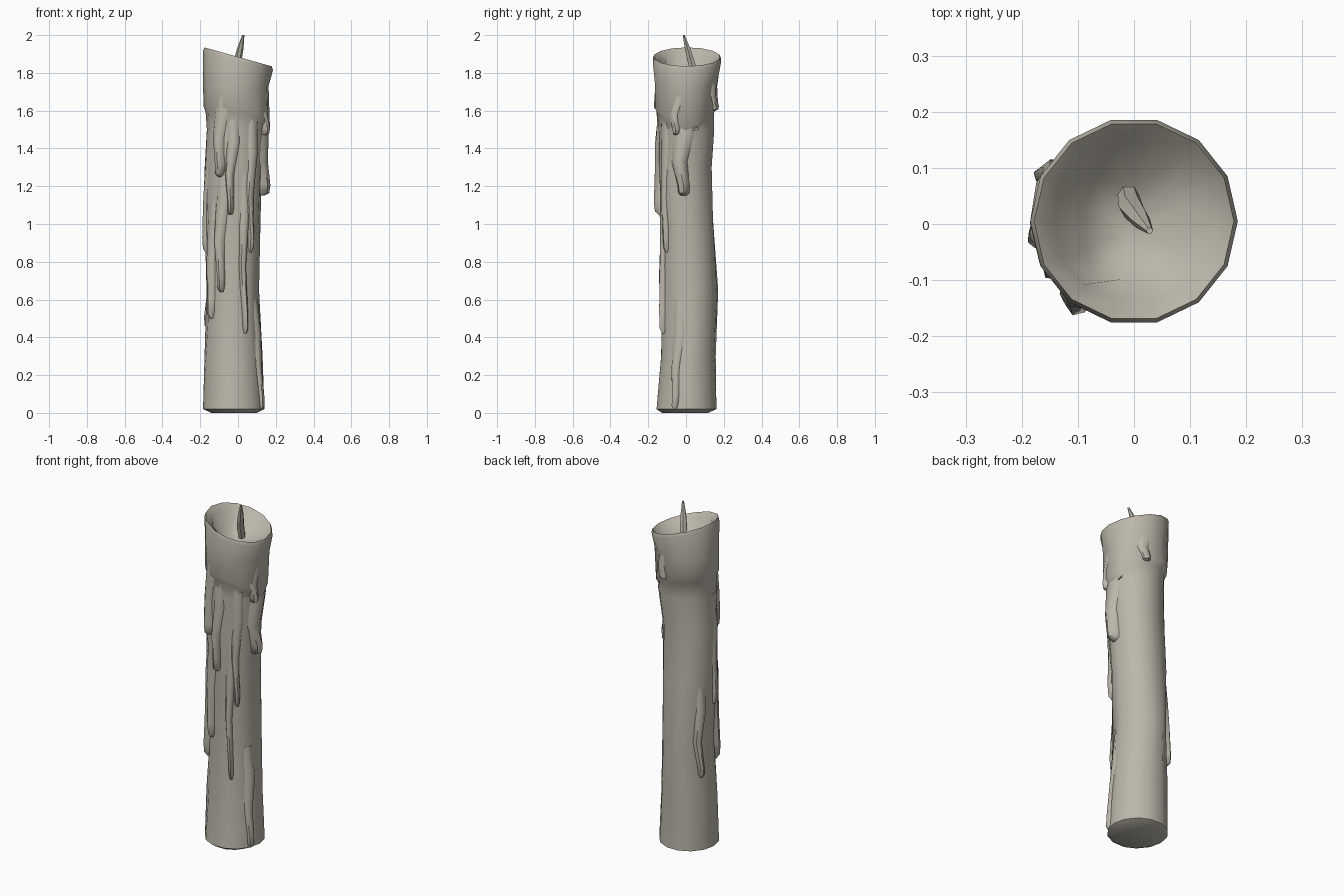
import bpy, bmesh, random
from math import sin, cos, pi, radians, exp
from mathutils import Vector

random.seed(4)
cube = bpy.data.objects.get("Cube")
if cube:
    bpy.data.objects.remove(cube)

wax = bpy.data.materials.new("tallow_grey")
wax.use_nodes = True
COLOUR = (0.50, 0.47, 0.40, 1)
wax.diffuse_color = COLOUR
wax.node_tree.nodes["Principled BSDF"].inputs["Base Color"].default_value = COLOUR

SIDES = 14
# Shaft cross-sections: height, x min, x max, y min, y max
SHAFT = [
    (0.00, -.14, .10, -.13, .12), (0.02, -.185, .14, -.16, .165),
    (0.30, -.18, .13, -.13, .155), (0.65, -.165, .11, -.13, .17),
    (1.00, -.175, .12, -.135, .15), (1.30, -.17, .13, -.15, .14),
    (1.52, -.17, .15, -.155, .15), (2.00, -.18, .16, -.16, .16),
]


def on_shaft(angle, z, push=0.0):
    """Point on the shaft surface, pushed outward."""
    for a, b in zip(SHAFT, SHAFT[1:]):
        if z <= b[0]:
            break
    t = (z - a[0]) / (b[0] - a[0])
    x0, x1, y0, y1 = (p + (q - p) * t for p, q in zip(a[1:], b[1:]))
    c, s = cos(angle), sin(angle)
    return Vector(((x0 + x1) / 2 + c * ((x1 - x0) / 2 + push),
                   (y0 + y1) / 2 + s * ((y1 - y0) / 2 + push), z))


def skin(name, rings, closed=True, sharp=50):
    """Join rings of points into a capped mesh."""
    bm = bmesh.new()
    loops = [[bm.verts.new(p) for p in ring] for ring in rings]
    n = len(loops[0])
    for low, high in zip(loops, loops[1:]):
        for i in range(n):
            j = (i + 1) % n
            bm.faces.new((low[i], low[j], high[j], high[i]))
    bm.faces.new(list(reversed(loops[0])))
    bm.faces.new(loops[-1])
    bmesh.ops.recalc_face_normals(bm, faces=bm.faces)
    mesh = bpy.data.meshes.new(name)
    bm.to_mesh(mesh)
    bm.free()
    mesh.materials.append(wax)
    obj = bpy.data.objects.new(name, mesh)
    bpy.context.collection.objects.link(obj)
    bpy.ops.object.select_all(action='DESELECT')
    obj.select_set(True)
    bpy.context.view_layer.objects.active = obj
    bpy.ops.object.shade_smooth_by_angle(angle=radians(sharp))
    return obj


ANGLES = [2 * pi * i / SIDES for i in range(SIDES)]


def rim_height(a):
    return 1.885 - 0.05 * cos(a)


def skirt_bottom(a):
    # Hangs lowest on the +x side
    return 1.62 - 0.11 * exp(-(((a + pi) % (2 * pi) - pi) / 0.8) ** 2)


def rim_ring(radius, drop):
    return [Vector((radius * cos(a), radius * sin(a) + 0.005, rim_height(a) - drop))
            for a in ANGLES]


def square_ring(size, z):
    # Roughly square pool outline
    out = []
    for a in ANGLES:
        k = size / max(abs(cos(a)), abs(sin(a)))
        out.append(Vector((k * cos(a), k * sin(a) - 0.01, z)))
    return out


# Shaft with gentle uneven ridges, flared wax collar and hollow top
rings = []
for z in (0.0, 0.02, 0.3, 0.65, 1.0, 1.3, 1.5):
    wobble = 0.0 if z < 0.1 else 0.007
    rings.append([on_shaft(a, z, random.uniform(-wobble, wobble)) for a in ANGLES])
rings.append([on_shaft(a, skirt_bottom(a) - 0.025, 0) for a in ANGLES])
rings.append([on_shaft(a, skirt_bottom(a), 0.015 + random.uniform(-.006, .008)) for a in ANGLES])
rings.append([on_shaft(a, 1.73, 0.012 + random.uniform(-.008, .006)) for a in ANGLES])
rings += [rim_ring(0.185, 0.02), rim_ring(0.178, 0), rim_ring(0.145, 0.03),
          square_ring(0.088, 1.79), square_ring(0.03, 1.765)]
skin("candle_body", rings)


def drip(name, degrees, top, bottom, width, bulge):
    """Hanging run of wax: flush at the top, thick and blunt at the bottom."""
    mid = radians(degrees)
    length = top - bottom
    # fraction down, width factor, bulge factor, sideways drift
    stages = [(0, .9, -.3, 0), (.3, 1, .35, .1), (.62, .75, .65, -.1),
              (.88, .55, 1, .05), (.97, .5, .9, .05), (1, .28, .3, .05)]
    rings = []
    for f, w, b, drift in stages:
        z = top - f * length
        half = width * w / 0.32
        centre = mid + drift * width / 0.16
        ring = [on_shaft(centre + k * half, z, out)
                for k, out in ((-1, -.012), (-.5, bulge * b * .75), (.1, bulge * b),
                               (.6, bulge * b * .6), (1, -.012))]
        ring.append(on_shaft(centre, z, -.04))
        rings.append(ring)
    skin(name, rings)


# name, direction, top, bottom, width, thickness
DRIPS = [
    ("front_right_upper_drip", -122, 1.78, 1.25, .11, .035),
    ("front_upper_drip", -97, 1.6, 1.05, .08, .03),
    ("front_middle_drip", -118, 1.35, .64, .10, .03),
    ("front_corner_drip", -143, 1.25, .5, .10, .03),
    ("front_long_drip", -66, 1.35, .42, .07, .03),
    ("front_short_drip", -52, 1.6, .85, .08, .025),
    ("left_collar_drip", -20, 1.75, 1.47, .10, .03),
    ("left_wide_drip", -8, 1.62, 1.15, .15, .045),
    ("right_side_drip", -168, 1.5, .85, .10, .022),
    ("back_right_drip", 152, 1.0, .45, .08, .025),
    ("back_collar_drip", 70, 1.8, 1.6, .12, .03),
    ("foot_ridge", -25, .6, .02, .09, .015),
]
for d in DRIPS:
    drip(*d)

# Bent tapering wick
wick = [(-.012, .06, 1.75, .018), (-.005, .03, 1.85, .022),
        (.012, .008, 1.93, .017), (.028, -.012, 2.0, .006)]
skin("wick", [[Vector((x + r * cos(k * pi / 3), y + r * sin(k * pi / 3), z))
               for k in range(6)] for x, y, z, r in wick])
